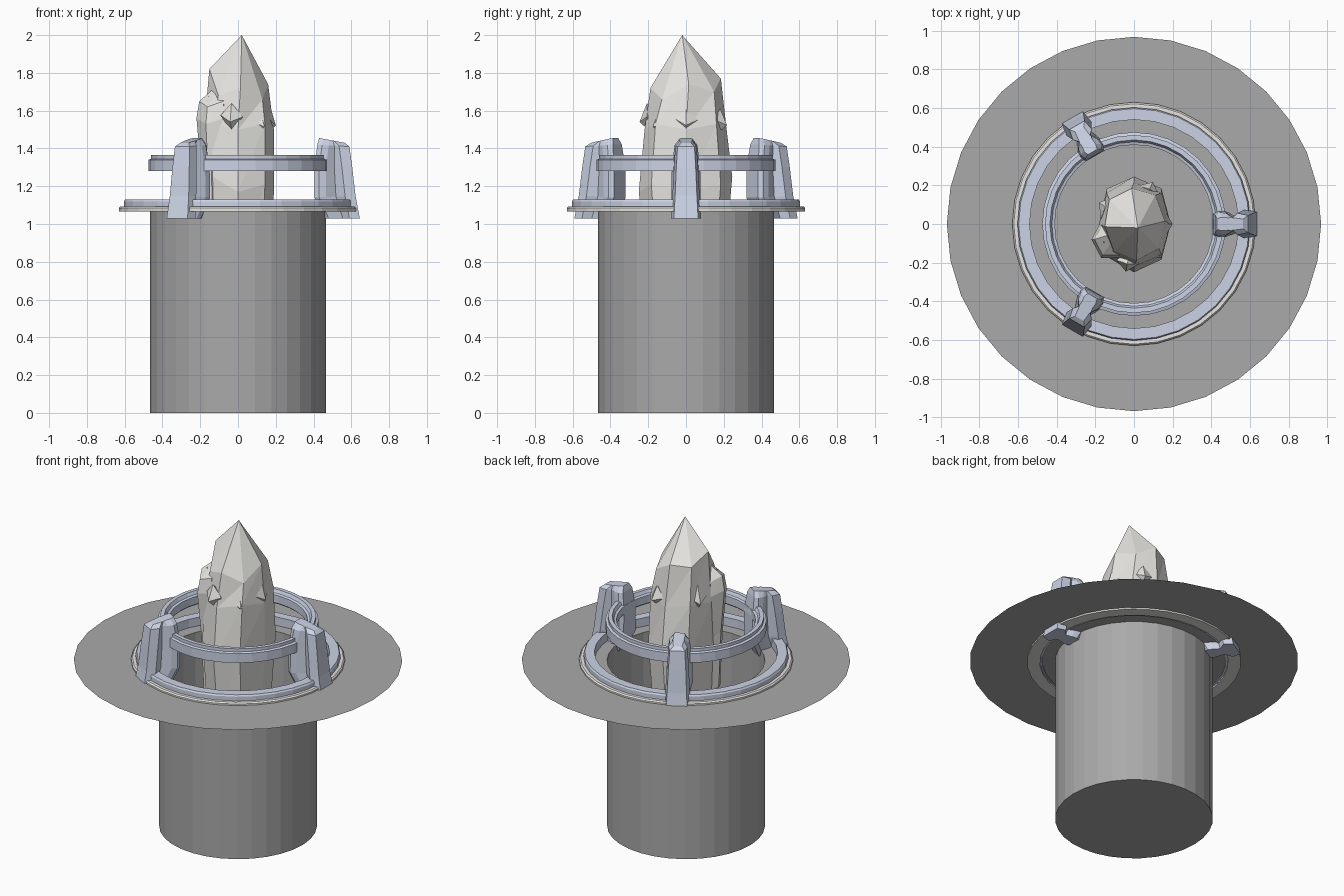
import bpy, bmesh, math
from mathutils import Vector

if "Cube" in bpy.data.objects:
    bpy.data.objects.remove(bpy.data.objects["Cube"])


def material(name, c):
    m = bpy.data.materials.new(name)
    m.diffuse_color = (*c, 1)
    m.use_nodes = True
    m.node_tree.nodes["Principled BSDF"].inputs["Base Color"].default_value = m.diffuse_color
    return m


STONE = material("stone", (0.40, 0.40, 0.40))
PALE = material("pale", (0.80, 0.79, 0.76))
METAL = material("blue_metal", (0.60, 0.65, 0.78))


def finish(bm, name, mat, recalc=True):
    bmesh.ops.remove_doubles(bm, verts=bm.verts, dist=1e-5)
    if recalc:
        bmesh.ops.recalc_face_normals(bm, faces=bm.faces)
    me = bpy.data.meshes.new(name)
    bm.to_mesh(me)
    bm.free()
    me.materials.append(mat)
    ob = bpy.data.objects.new(name, me)
    bpy.context.collection.objects.link(ob)
    return ob


def lathe(name, profile, mat, closed=True, n=32):
    """Spin an (r, z) profile; closed profiles make solid rings."""
    bm = bmesh.new()
    rows = [[bm.verts.new((r * math.cos(k * math.tau / n), r * math.sin(k * math.tau / n), z))
             for k in range(n)] for r, z in profile]
    count = len(rows) if closed else len(rows) - 1
    for i in range(count):
        a, b = rows[i], rows[(i + 1) % len(rows)]
        for k in range(n):
            j = (k + 1) % n
            bm.faces.new((a[k], a[j], b[j], b[k]))
    if not closed:
        bm.faces.new(rows[0][::-1])
    return finish(bm, name, mat, closed)


def loft(name, sections, mat, tri=False):
    """Skin equal-length point loops and cap both ends."""
    bm = bmesh.new()
    rows = [[bm.verts.new(p) for p in s] for s in sections]
    n = len(rows[0])
    for a, b in zip(rows, rows[1:]):
        for k in range(n):
            j = (k + 1) % n
            if tri:
                bm.faces.new((a[k], a[j], b[j]))
                bm.faces.new((a[k], b[j], b[k]))
            else:
                bm.faces.new((a[k], a[j], b[j], b[k]))
    bm.faces.new(rows[0][::-1])
    bm.faces.new(rows[-1])
    return finish(bm, name, mat)


def crystal(name, centre, rings, tip, bottom):
    """Faceted column: rings are lists of points, closed by two tips."""
    bm = bmesh.new()
    c = Vector(centre)
    rows = [[bm.verts.new(c + Vector(p)) for p in ring] for ring in rings]
    n = len(rows[0])
    low, high = bm.verts.new(c + Vector(bottom)), bm.verts.new(c + Vector(tip))
    for k in range(n):
        j = (k + 1) % n
        bm.faces.new((low, rows[0][j], rows[0][k]))
        bm.faces.new((high, rows[-1][k], rows[-1][j]))
        for a, b in zip(rows, rows[1:]):
            bm.faces.new((a[k], a[j], b[j]))
            bm.faces.new((a[k], b[j], b[k]))
    return finish(bm, name, PALE)


# Ground disc with the closed pit hanging below it
lathe("ground_and_pit", [(0.465, 0), (0.465, 1.075), (0.968, 1.075)], STONE, closed=False)

# Base rings and the raised hoop
lathe("base_ring", [(0.555, 1.065), (0.63, 1.065), (0.63, 1.085), (0.622, 1.093), (0.555, 1.093)], PALE)
lathe("inlay_ring", [(0.54, 1.07), (0.603, 1.093), (0.603, 1.12), (0.597, 1.13), (0.54, 1.13)], METAL)
lathe("raised_hoop", [(0.42, 1.28), (0.475, 1.28), (0.475, 1.34), (0.46, 1.345), (0.46, 1.365),
                      (0.435, 1.365), (0.425, 1.345), (0.41, 1.34), (0.41, 1.29)], METAL)


# Three waisted posts holding the hoop
def post_section(ri, ro, wi, wo, z_in, z_out):
    half = [(ri, wi * 0.8), (ri + 0.025, wi), (ri + 0.06, wi * 0.9), ((ri + ro) / 2 + 0.005, 0.036),
            (ro - 0.055, wo), (ro, wo * 0.8)]
    pts = half + [(r, -w) for r, w in reversed(half)]
    return [(r, w, z_in + (z_out - z_in) * (r - ri) / (ro - ri)) for r, w in pts]


levels = [post_section(0.455, 0.645, 0.05, 0.08, 1.03, 1.03),
          post_section(0.405, 0.622, 0.078, 0.072, 1.14, 1.15),
          post_section(0.405, 0.605, 0.075, 0.064, 1.30, 1.30),
          post_section(0.42, 0.59, 0.060, 0.056, 1.42, 1.41),
          post_section(0.43, 0.565, 0.035, 0.032, 1.455, 1.43)]
for i in range(3):
    post = loft(f"post_{i + 1}", levels, METAL)
    post.rotation_euler.z = i * math.tau / 3

# Main crystal: eight uneven sides with staggered shoulders
N = 8
shoulder = [1.74, 1.70, 1.77, 1.76, 1.82, 1.68, 1.72, 1.66]
wobble = [1.0, 1.06, 1.0, 1.05, 0.95, 1.0, 1.02, 1.06]


def main_ring(rx, ry, zs, shift=0.0):
    return [(rx * wobble[k] * math.cos((k + shift) * math.tau / N),
             ry * wobble[k] * math.sin((k + shift) * math.tau / N), zs[k]) for k in range(N)]


crystal("main_crystal", (0, 0, 0),
        [main_ring(0.17, 0.20, [0.75] * N),
         main_ring(0.19, 0.245, [1.17 + 0.04 * (k % 3) for k in range(N)]),
         main_ring(0.19, 0.215, [1.5 + 0.03 * (k % 2) for k in range(N)]),
         main_ring(0.16, 0.185, shoulder, 0.1)],
        (0.02, -0.02, 2.0), (0, 0, 0.55))

# Side crystal fused to the front left
crystal("side_crystal", (-0.12, -0.08, 0),
        [[(r * math.cos(k * math.tau / 6), r * math.sin(k * math.tau / 6) * 1.1, z + 0.03 * (k % 2))
          for k in range(6)] for r, z in ((0.06, 0.9), (0.075, 1.25), (0.10, 1.53), (0.085, 1.62))],
        (0.04, 0.04, 1.76), (0.03, 0.03, 0.75))

# Small gem buds: angle, radius, height, half width, half height
for i, (a, r, z, w, h) in enumerate([(0, 0.15, 1.55, 0.085, 0.11), (-50, 0.17, 1.53, 0.05, 0.06),
                                     (-100, 0.19, 1.56, 0.06, 0.08), (65, 0.18, 1.54, 0.06, 0.07),
                                     (150, 0.16, 1.55, 0.065, 0.09), (-150, 0.17, 1.58, 0.06, 0.10)]):
    ring = [(0.05, 0, -h * 0.25), (0, w, h * 0.1), (-0.06, 0, 0), (0, -w, h * 0.2)]
    bud = crystal(f"crystal_bud_{i + 1}", (0, 0, 0), [ring], (0.01, 0, h), (-0.02, 0, -h))
    ang = math.radians(a)
    bud.location = (r * math.cos(ang), (r + 0.01) * math.sin(ang), z)
    bud.rotation_euler.z = ang
